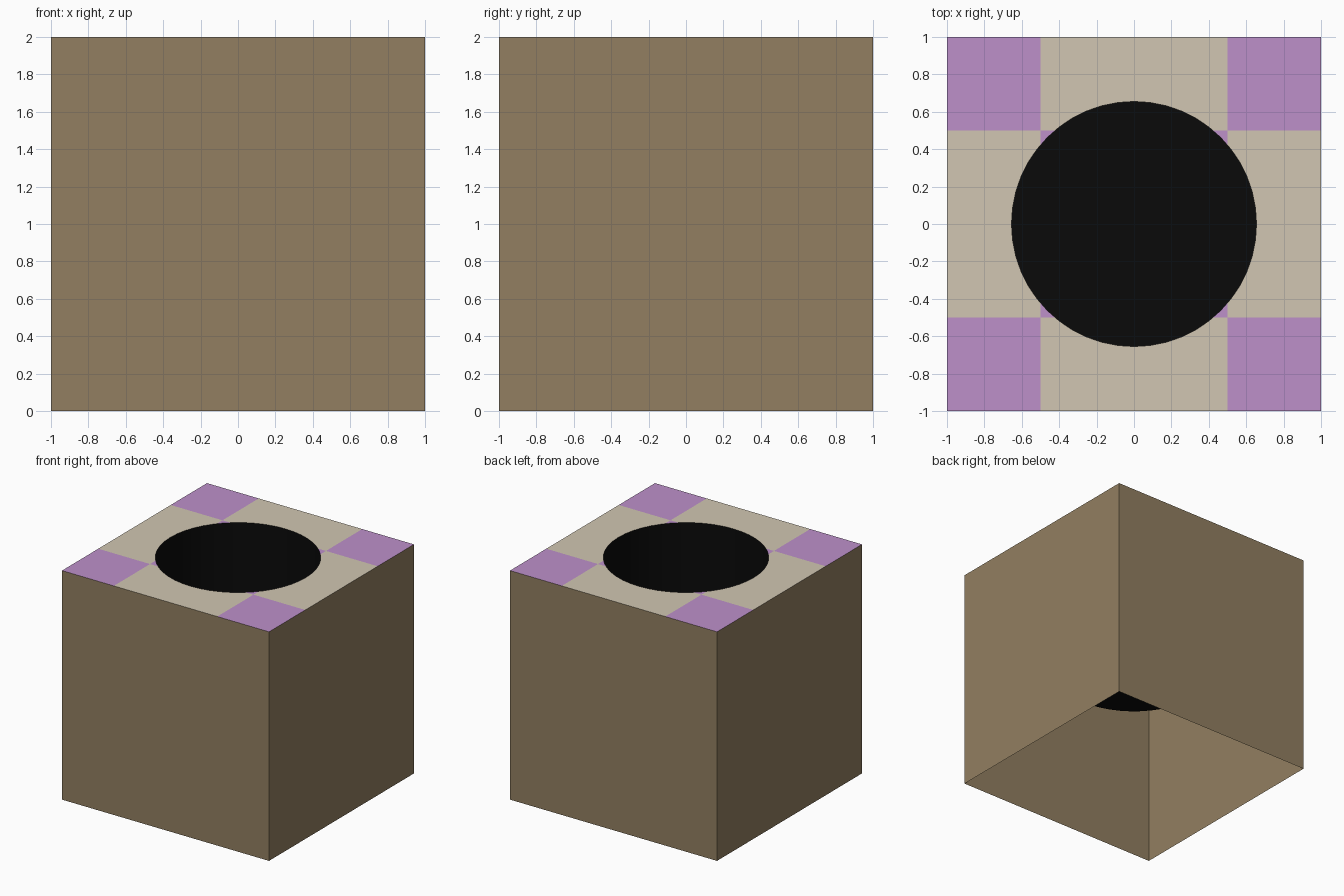
import bpy
import bmesh
import math

old = bpy.data.objects.get("Cube")
if old:
    bpy.data.objects.remove(old, do_unlink=True)

SEGMENTS = 48
HOLE_RADIUS = 0.655
WELL_FLOOR = 1.0
HEIGHT = 2.0


def material(name, color):
    mat = bpy.data.materials.new(name)
    mat.use_nodes = True
    mat.diffuse_color = (*color, 1)
    bsdf = mat.node_tree.nodes["Principled BSDF"]
    bsdf.inputs["Base Color"].default_value = (*color, 1)
    bsdf.inputs["Roughness"].default_value = 0.9
    return mat


brown = material("brown", (0.287, 0.212, 0.119))
beige = material("beige", (0.638, 0.565, 0.445))
purple = material("purple", (0.509, 0.279, 0.591))
black = material("black", (0.003, 0.003, 0.003))


def finish(bm, name, *mats):
    mesh = bpy.data.meshes.new(name)
    bm.to_mesh(mesh)
    bm.free()
    for mat in mats:
        mesh.materials.append(mat)
    obj = bpy.data.objects.new(name, mesh)
    bpy.context.collection.objects.link(obj)
    return obj


def ring(bm, z, square=False):
    """Loop of vertices on the hole circle, or pushed out to the square edge."""
    verts = []
    for i in range(SEGMENTS):
        a = 2 * math.pi * i / SEGMENTS
        c, s = math.cos(a), math.sin(a)
        r = 1 / max(abs(c), abs(s)) if square else HOLE_RADIUS
        verts.append(bm.verts.new((r * c, r * s, z)))
    return verts


def bridge(bm, inner, outer):
    for i in range(SEGMENTS):
        j = (i + 1) % SEGMENTS
        bm.faces.new((inner[i], outer[i], outer[j], inner[j]))


# Four thin side walls, open below
bm = bmesh.new()
bmesh.ops.create_cube(bm, size=HEIGHT)
bmesh.ops.translate(bm, verts=bm.verts, vec=(0, 0, HEIGHT / 2))
bm.normal_update()
caps = [f for f in bm.faces if abs(f.normal.z) > 0.5]
bmesh.ops.delete(bm, geom=caps, context='FACES_ONLY')
finish(bm, "side_walls", brown)

# Top panel with round hole, cut along the tile lines
bm = bmesh.new()
bridge(bm, ring(bm, HEIGHT), ring(bm, HEIGHT, square=True))
for axis in ((1, 0, 0), (0, 1, 0)):
    for side in (-0.5, 0.5):
        bmesh.ops.bisect_plane(
            bm, geom=bm.verts[:] + bm.edges[:] + bm.faces[:], dist=1e-5,
            plane_co=[side * v for v in axis], plane_no=axis)
for f in bm.faces:
    p = f.calc_center_median()
    # Corner tiles and the centre tile are purple, the cross arms beige
    f.material_index = int((abs(p.x) > 0.5) == (abs(p.y) > 0.5))
finish(bm, "top_panel", beige, purple)

# Dark round well hanging below the hole
bm = bmesh.new()
low = ring(bm, WELL_FLOOR)
bridge(bm, low, ring(bm, HEIGHT))
bm.faces.new(low)
well = finish(bm, "dark_well", black)

bpy.ops.object.select_all(action='DESELECT')
well.select_set(True)
bpy.context.view_layer.objects.active = well
bpy.ops.object.shade_smooth_by_angle(angle=math.radians(30))
